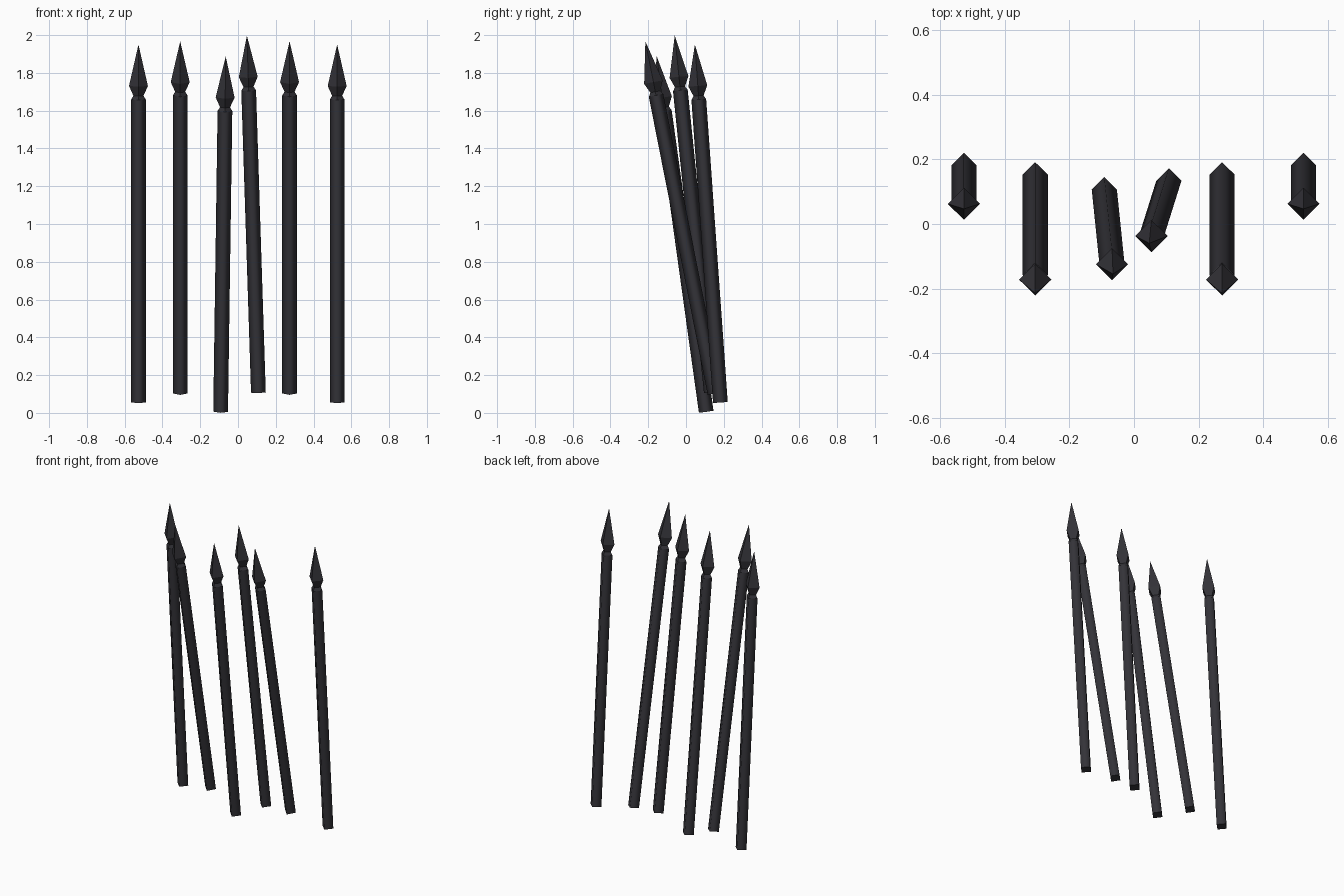
import bpy, bmesh, math
from mathutils import Vector

if "Cube" in bpy.data.objects:
    bpy.data.objects.remove(bpy.data.objects["Cube"])

iron = bpy.data.materials.new("dark iron")
iron.diffuse_color = (0.034, 0.033, 0.040, 1)
iron.use_nodes = True
iron.node_tree.nodes["Principled BSDF"].inputs["Base Color"].default_value = iron.diffuse_color


def lathe(name, profile, base, direction, smooth_bands=()):
    """Four-sided (diamond) turned part; profile is (radius, height) along the axis."""
    bm = bmesh.new()
    rings = []
    for r, h in profile:
        if r == 0:
            rings.append([bm.verts.new((0, 0, h))])
        else:
            rings.append([bm.verts.new((r * math.cos(k * math.pi / 2),
                                        r * math.sin(k * math.pi / 2), h)) for k in range(4)])
    for i, (a, b) in enumerate(zip(rings, rings[1:])):
        for k in range(4):
            n = (k + 1) % 4
            if len(b) == 1:
                f = bm.faces.new((a[k], a[n], b[0]))
            else:
                f = bm.faces.new((a[k], a[n], b[n], b[k]))
            f.smooth = i in smooth_bands
    for ring in (rings[0], rings[-1]):
        if len(ring) > 1:
            bm.faces.new(ring)
    bmesh.ops.recalc_face_normals(bm, faces=bm.faces)
    # keep the end rims crisp
    for e in bm.edges:
        if any(not f.smooth for f in e.link_faces):
            e.smooth = False
    me = bpy.data.meshes.new(name)
    bm.to_mesh(me)
    bm.free()
    me.materials.append(iron)
    ob = bpy.data.objects.new(name, me)
    bpy.context.collection.objects.link(ob)
    ob.location = base
    ob.rotation_mode = 'QUATERNION'
    ob.rotation_quaternion = Vector((0, 0, 1)).rotation_difference(direction)
    return ob


# shaft with a tapered top, and a spear point with a narrow neck
SHAFT = [(0.039, 0), (0.039, 1.608), (0.024, 1.632)]
POINT = [(0.024, 1.622), (0.050, 1.680), (0, 1.90)]

# base point and tip of each leaning spear
spears = [
    ((-0.527, 0.182, 0.055), (-0.527, 0.047, 1.95)),
    ((-0.306, 0.153, 0.103), (-0.306, -0.215, 1.967)),
    ((-0.092, 0.107, 0.006), (-0.065, -0.155, 1.888)),
    ((0.108, 0.134, 0.108), (0.047, -0.060, 2.0)),
    ((0.273, 0.153, 0.103), (0.273, -0.215, 1.967)),
    ((0.525, 0.182, 0.055), (0.525, 0.047, 1.95)),
]
for i, (base, tip) in enumerate(spears, 1):
    d = Vector(tip) - Vector(base)
    lathe(f"spear_shaft_{i}", SHAFT, base, d, smooth_bands=(0,))
    lathe(f"spear_point_{i}", POINT, base, d)
